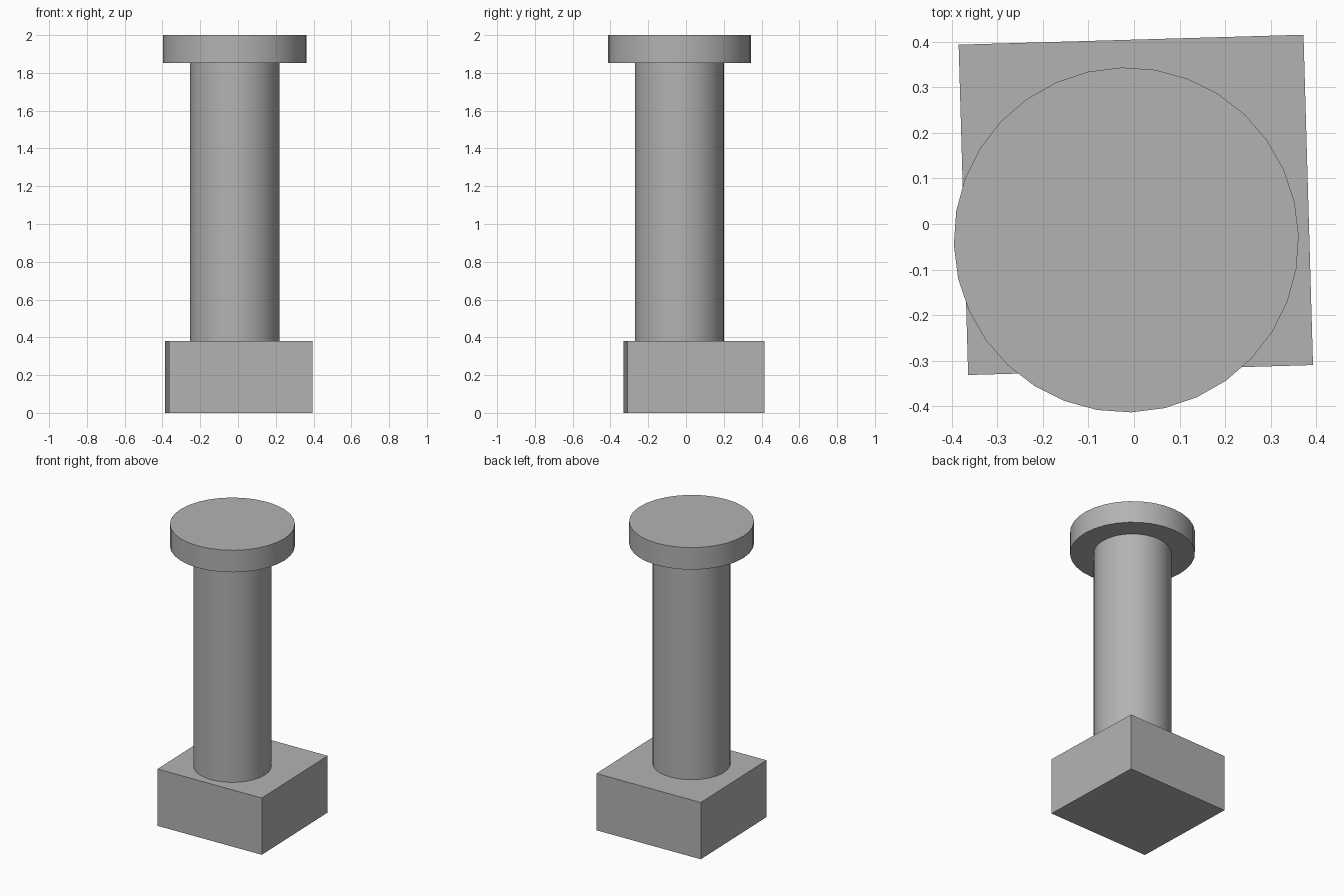
import bpy
from math import radians

cube = bpy.data.objects.get("Cube")
if cube:
    bpy.data.objects.remove(cube, do_unlink=True)

GREY = (0.45, 0.45, 0.45, 1)
grey = bpy.data.materials.new("plain grey")
grey.use_nodes = True
grey.diffuse_color = GREY
grey.node_tree.nodes["Principled BSDF"].inputs["Base Color"].default_value = GREY

TURN = radians(1.65)
AXIS = (-0.017, -0.035)


def finish(name):
    obj = bpy.context.object
    obj.name = name
    obj.data.materials.append(grey)
    return obj


def cylinder(name, radius, bottom, top):
    bpy.ops.mesh.primitive_cylinder_add(
        vertices=32, radius=radius, depth=top - bottom,
        location=(*AXIS, (bottom + top) / 2), rotation=(0, 0, TURN))
    finish(name)
    bpy.ops.object.shade_smooth_by_angle(angle=radians(30))


# Square block at the foot, slightly turned
bpy.ops.mesh.primitive_cube_add(size=1, location=(0.004, 0.042, 0.19), rotation=(0, 0, -TURN + 2 * TURN))
finish("base_block").scale = (0.758, 0.726, 0.38)

# Round shaft and wide cap on a shared axis
cylinder("shaft", 0.236, 0.38, 1.853)
cylinder("top_disc", 0.379, 1.853, 2.0)
